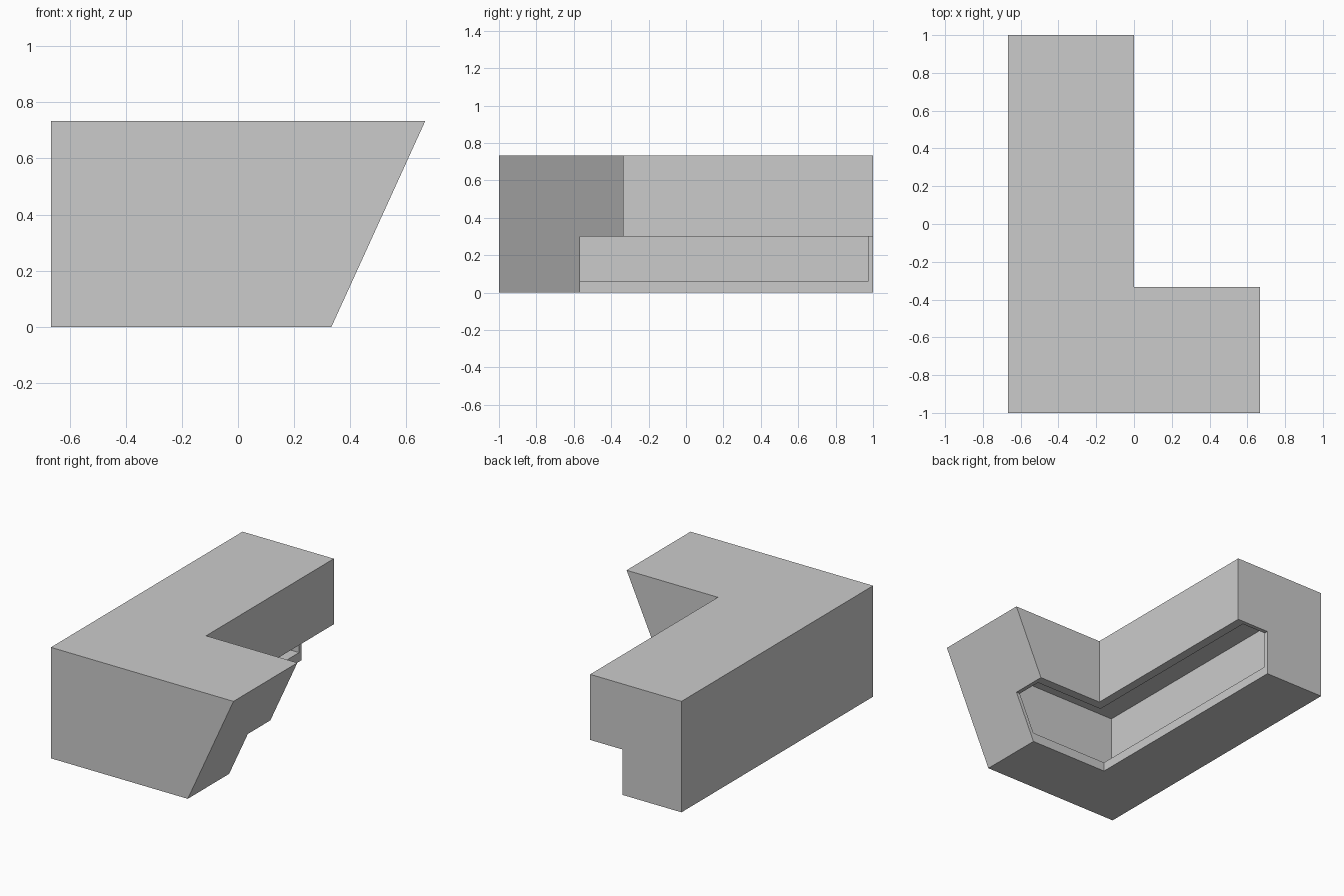
import bpy
import bmesh

cube = bpy.data.objects.get("Cube")
if cube:
    bpy.data.objects.remove(cube, do_unlink=True)

grey = bpy.data.materials.new("plain grey")
grey.use_nodes = True
colour = (0.6, 0.6, 0.6, 1)
grey.diffuse_color = colour
grey.node_tree.nodes["Principled BSDF"].inputs["Base Color"].default_value = colour

LEFT, FRONT, BACK = -0.667, -1.0, 1.0
HEIGHT, DEPTH = 0.733, 0.667
STEP_DEPTH, STEP_HEIGHT = 0.432, 0.3
WALL, END_WALL = 0.06, 0.027


def sweep_corner(name, profile, end_inset):
    """Sweep a (depth, height) profile along the L, mitred at the corner, slanted at one end."""
    slope = 0.334 / HEIGHT
    stations = [
        lambda s, z: (LEFT + s, BACK - end_inset, z),
        lambda s, z: (LEFT + s, FRONT + s, z),
        lambda s, z: (0.333 + slope * z - end_inset, FRONT + s, z),
    ]
    bm = bmesh.new()
    rings = [[bm.verts.new(place(s, z)) for s, z in profile] for place in stations]
    n = len(profile)
    for a, b in zip(rings, rings[1:]):
        for i in range(n):
            j = (i + 1) % n
            bm.faces.new((a[i], a[j], b[j], b[i]))
    bm.faces.new(rings[0])
    bm.faces.new(rings[-1])
    bmesh.ops.recalc_face_normals(bm, faces=bm.faces)
    mesh = bpy.data.meshes.new(name)
    bm.to_mesh(mesh)
    bm.free()
    mesh.materials.append(grey)
    obj = bpy.data.objects.new(name, mesh)
    bpy.context.collection.objects.link(obj)
    return obj


# Corner counter with an overhanging top half
counter = sweep_corner("corner_counter", [
    (0, 0), (STEP_DEPTH, 0), (STEP_DEPTH, STEP_HEIGHT),
    (DEPTH, STEP_HEIGHT), (DEPTH, HEIGHT), (0, HEIGHT)], 0)

# Hollow interior, open along the recess under the overhang
inner, top = DEPTH - WALL, HEIGHT - WALL
cavity = sweep_corner("cavity_cutter", [
    (WALL, WALL), (inner, WALL), (inner, top), (WALL, top)], END_WALL)
cavity.hide_render = True

cut = counter.modifiers.new("hollow", "BOOLEAN")
cut.operation = "DIFFERENCE"
cut.solver = "EXACT"
cut.object = cavity
bpy.context.view_layer.objects.active = counter
counter.select_set(True)
bpy.ops.object.modifier_apply(modifier=cut.name)
bpy.data.objects.remove(cavity, do_unlink=True)
